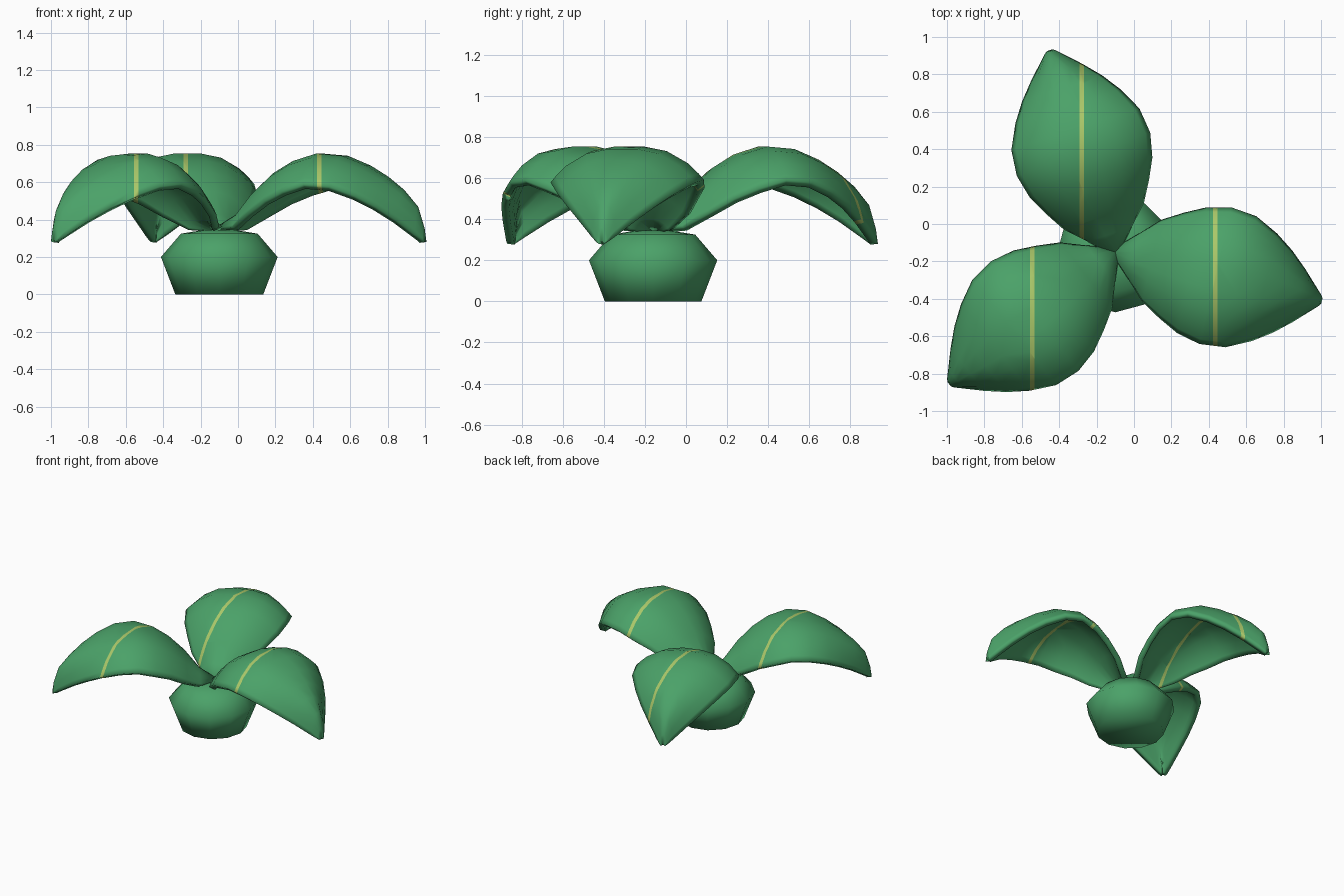
import bpy, bmesh, math
from mathutils import Vector

if "Cube" in bpy.data.objects:
    bpy.data.objects.remove(bpy.data.objects["Cube"])

CX, CY = -0.10, -0.15


def material(name, rgb):
    m = bpy.data.materials.new(name)
    m.diffuse_color = (*rgb, 1)
    m.use_nodes = True
    m.node_tree.nodes["Principled BSDF"].inputs["Base Color"].default_value = m.diffuse_color
    return m


green = material("leaf green", (0.07, 0.36, 0.14))
yellow = material("pale yellow green", (0.40, 0.57, 0.14))


def finish(bm, name, mats):
    me = bpy.data.meshes.new(name)
    bm.to_mesh(me)
    bm.free()
    for m in mats:
        me.materials.append(m)
    for p in me.polygons:
        p.use_smooth = True
    ob = bpy.data.objects.new(name, me)
    bpy.context.collection.objects.link(ob)
    return ob


# Bulb: a lathed body with a low crown
SIDES = 12
bm = bmesh.new()
rings = []
for r, z in [(0.235, 0), (0.312, 0.2), (0.205, 0.325), (0.08, 0.345)]:
    rings.append([bm.verts.new((CX + r * math.cos(2 * math.pi * k / SIDES),
                                CY - 0.01 + r * math.sin(2 * math.pi * k / SIDES), z))
                  for k in range(SIDES)])
for a, b in zip(rings, rings[1:]):
    for k in range(SIDES):
        n = (k + 1) % SIDES
        bm.faces.new((a[k], a[n], b[n], b[k]))
bm.faces.new(rings[0][::-1])
bm.faces.new(rings[-1])
finish(bm, "bulb", [green])

# Leaf stations: distance along, half width, ridge height, edge drop
STATIONS = [
    (0.00, 0.03, 0.37, 0.02), (0.10, 0.125, 0.43, 0.07),
    (0.20, 0.225, 0.55, 0.12), (0.31, 0.29, 0.65, 0.15),
    (0.42, 0.345, 0.715, 0.165), (0.55, 0.375, 0.755, 0.165),
    (0.69, 0.36, 0.743, 0.165), (0.82, 0.295, 0.69, 0.165),
    (0.92, 0.225, 0.63, 0.165), (1.01, 0.145, 0.56, 0.165),
    (1.09, 0.065, 0.47, 0.15), (1.125, 0.03, 0.36, 0.07),
    (1.135, 0.015, 0.29, 0.01),
]
ACROSS = [-1, -0.93, -0.78, -0.5, -0.2, 0.2, 0.5, 0.78, 0.93, 1]


def leaf(name, degrees, stripe_x):
    t = math.radians(degrees)
    along = Vector((math.cos(t), math.sin(t), 0))
    side = Vector((-math.sin(t), math.cos(t), 0))
    bm = bmesh.new()
    rows = []
    for d, w, z, drop in STATIONS:
        rows.append([bm.verts.new(Vector((CX, CY, z - drop * abs(u) ** 2.8))
                                  + along * d + side * (w * u)) for u in ACROSS])
    for a, b in zip(rows, rows[1:]):
        for j in range(len(ACROSS) - 1):
            bm.faces.new((a[j], b[j], b[j + 1], a[j + 1]))
    # Narrow straight stripe cut into the blade
    for x in (stripe_x - 0.012, stripe_x + 0.012):
        bmesh.ops.bisect_plane(bm, geom=bm.verts[:] + bm.edges[:] + bm.faces[:],
                               plane_co=(x, 0, 0), plane_no=(1, 0, 0), dist=1e-5)
    for f in bm.faces:
        f.material_index = int(abs(f.calc_center_median().x - stripe_x) < 0.012)
    ob = finish(bm, name, [green, yellow])
    mod = ob.modifiers.new("thickness", 'SOLIDIFY')
    mod.thickness = 0.04
    mod.offset = -1


# Three drooping leaves around the bulb
leaf("right_leaf", -13.3, 0.435)
leaf("back_leaf", 108, -0.28)
leaf("left_leaf", 218.5, -0.545)
